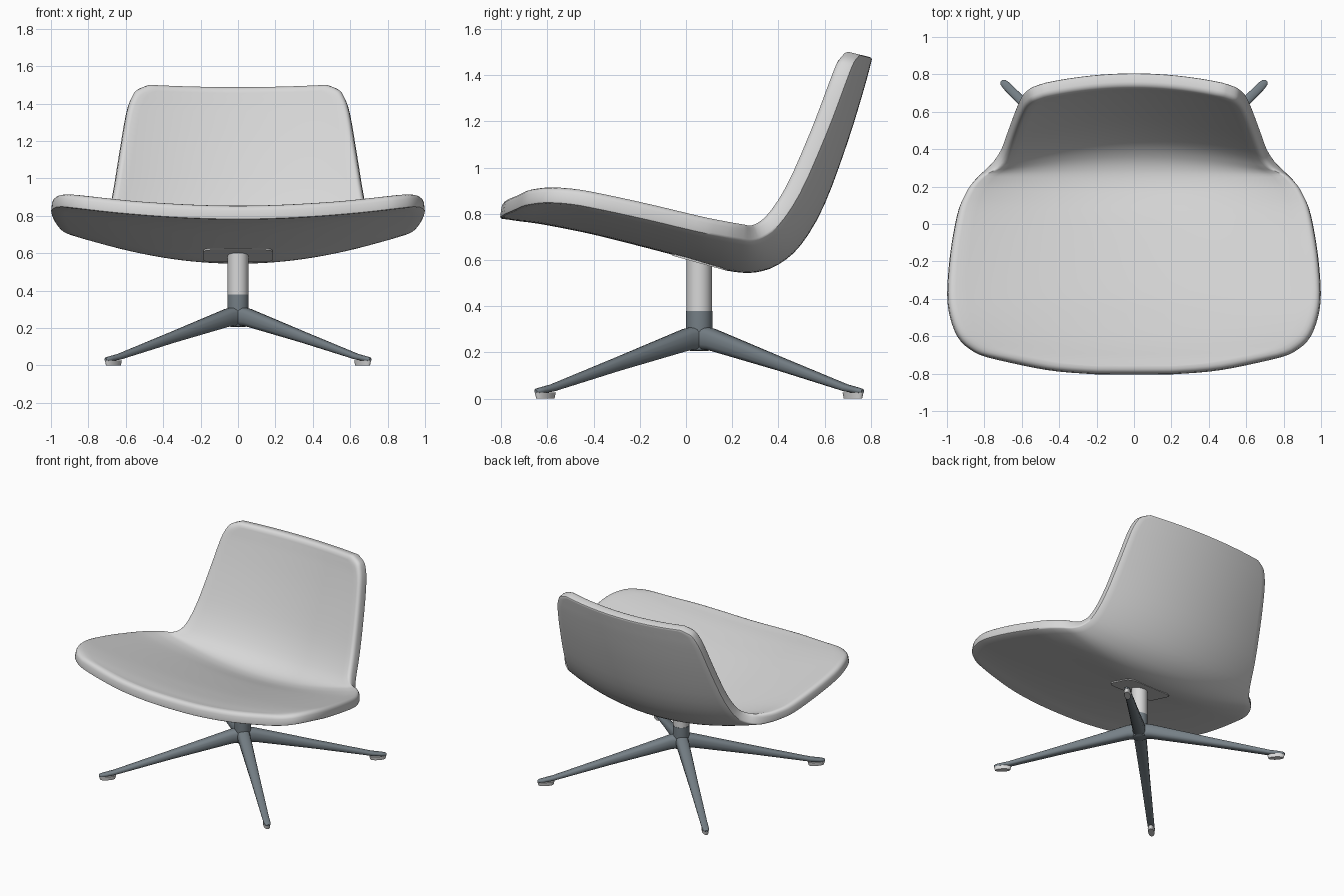
import bpy, bmesh, math
from mathutils import Vector, Matrix

if "Cube" in bpy.data.objects:
    bpy.data.objects.remove(bpy.data.objects["Cube"])


def material(name, rgb):
    m = bpy.data.materials.new(name)
    m.use_nodes = True
    m.diffuse_color = (*rgb, 1)
    m.node_tree.nodes["Principled BSDF"].inputs["Base Color"].default_value = (*rgb, 1)
    return m


light_grey = material("light grey", (0.68, 0.68, 0.68))
slate = material("slate grey", (0.18, 0.215, 0.24))


def finish(bm, name, mat, angle=40):
    bmesh.ops.recalc_face_normals(bm, faces=bm.faces)
    mesh = bpy.data.meshes.new(name)
    bm.to_mesh(mesh)
    bm.free()
    mesh.materials.append(mat)
    ob = bpy.data.objects.new(name, mesh)
    bpy.context.collection.objects.link(ob)
    bpy.ops.object.select_all(action='DESELECT')
    ob.select_set(True)
    bpy.context.view_layer.objects.active = ob
    bpy.ops.object.shade_smooth_by_angle(angle=math.radians(angle))
    return ob


# Shell stations along the underside: y, z, half width, sideways curl
STATIONS = [Vector(s) for s in (
    (-.806, .78, .2, .1), (-.792, .778, .41, .1), (-.762, .774, .6, .1),
    (-.722, .768, .785, .1), (-.68, .763, .88, .1), (-.62, .754, .945, .105),
    (-.52, .735, .985, .11), (-.4, .71, 1, .11), (-.2, .66, .985, .12),
    (0, .607, .95, .135), (.1, .576, .912, .16), (.2, .55, .86, .19),
    (.3, .546, .805, .21), (.4, .58, .755, .235), (.5, .668, .712, .25),
    (.6, .84, .677, .25), (.7, 1.11, .635, .24), (.765, 1.32, .6, .23),
    (.79, 1.41, .57, .23), (.8, 1.448, .54, .23), (.807, 1.476, .48, .23))]


def catmull(pts, steps):
    out = []
    for i in range(len(pts) - 1):
        a, b, c, d = (pts[min(max(i + k, 0), len(pts) - 1)] for k in (-1, 0, 1, 2))
        for j in range(steps):
            t = j / steps
            out.append(0.5 * (2 * b + (c - a) * t + (2 * a - 5 * b + 4 * c - d) * t * t
                              + (3 * b - a - 3 * c + d) * t ** 3))
    return out + [pts[-1]]


PATH = catmull(STATIONS, 3)
ARC = [0.0]
for p, q in zip(PATH, PATH[1:]):
    ARC.append(ARC[-1] + math.hypot(q[0] - p[0], q[1] - p[1]))


def tangent(i):
    a, b = PATH[max(i - 1, 0)], PATH[min(i + 1, len(PATH) - 1)]
    return Vector((0, b[0] - a[0], b[1] - a[1])).normalized()


def shell_point(s, x, h):
    """Point at arc length s, sideways x, raised h from the underside."""
    i = 0
    while i < len(ARC) - 2 and ARC[i + 1] < s:
        i += 1
    t = (s - ARC[i]) / (ARC[i + 1] - ARC[i])
    p = PATH[i].lerp(PATH[i + 1], t)
    tan = tangent(i).lerp(tangent(i + 1), t).normalized()
    n = Vector((0, -tan.z, tan.y))
    tilted = (n - Vector((p[3] * x, 0, 0))).normalized()
    return Vector((x, p[0], p[1])) + n * p[3] * x * x + tilted * h


# Padded shell: top and bottom grids joined by a crisp lower and rounded upper rim
ROWS, COLS = len(PATH), 33
MID = ARC[-1] / 2


def place(r, c, inset, h):
    s = MID + (ARC[r] - MID) * (1 - inset / MID)
    x = (2 * c / (COLS - 1) - 1) * PATH[r][2] * (1 - inset / 0.85)
    return shell_point(s, x, h)


bm = bmesh.new()
border = ([(0, c) for c in range(COLS - 1)] + [(r, COLS - 1) for r in range(ROWS - 1)]
          + [(ROWS - 1, c) for c in range(COLS - 1, 0, -1)] + [(r, 0) for r in range(ROWS - 1, 0, -1)])


def sheet(inset, h):
    g = {(r, c): bm.verts.new(place(r, c, inset, h)) for r in range(ROWS) for c in range(COLS)}
    for r in range(ROWS - 1):
        for c in range(COLS - 1):
            bm.faces.new((g[r, c], g[r, c + 1], g[r + 1, c + 1], g[r + 1, c]))
    return [g[k] for k in border]


loops = [sheet(.008, 0)]
for inset, h in ((.002, .003), (0, .01), (0, .048), (.003, .06), (.01, .07), (.02, .076)):
    loops.append([bm.verts.new(place(r, c, inset, h)) for r, c in border])
loops.append(sheet(.034, .079))
for lo, hi in zip(loops, loops[1:]):
    for i in range(len(lo)):
        j = (i + 1) % len(lo)
        bm.faces.new((lo[i], lo[j], hi[j], hi[i]))
finish(bm, "seat_shell", light_grey)

CENTRE_Y = 0.057


def lathe(name, profile, mat, sides=32):
    """Solid of revolution about the column axis from (radius, z) pairs."""
    bm = bmesh.new()
    rings = []
    for rad, z in profile:
        rings.append([bm.verts.new((rad * math.cos(math.tau * i / sides),
                                    CENTRE_Y + rad * math.sin(math.tau * i / sides), z))
                      for i in range(sides)])
    for a, b in zip(rings, rings[1:]):
        for i in range(sides):
            j = (i + 1) % sides
            bm.faces.new((a[i], a[j], b[j], b[i]))
    bm.faces.new(rings[0])
    bm.faces.new(rings[-1])
    return finish(bm, name, mat)


# Column and hub
lathe("column", [(.055, .37), (.055, .605)], light_grey)
lathe("hub", [(.036, .205), (.046, .21), (.052, .23), (.057, .3), (.057, .38)], slate)

# Mounting plate lying almost flush in the underside
bm = bmesh.new()
bmesh.ops.create_cube(bm, size=1)
bmesh.ops.scale(bm, vec=(.37, .25, .03), verts=bm.verts)
upright = [e for e in bm.edges if abs(e.verts[0].co.z - e.verts[1].co.z) > .01]
bmesh.ops.bevel(bm, geom=upright, offset=.05, segments=6, profile=.5, affect='EDGES')
bmesh.ops.transform(bm, matrix=Matrix.Translation((0, .065, .6)) @ Matrix.Rotation(-.27, 4, 'X'),
                    verts=bm.verts)
finish(bm, "mounting_plate", light_grey)


# Legs: distance out, centre height, half width, half height
LEG = ((0, .265, .045, .053), (.08, .255, .043, .049), (.5, .149, .032, .03), (.9, .046, .024, .016),
       (.965, .036, .023, .013), (.99, .033, .018, .011), (1.002, .032, .008, .006))
SIDES = 16


def power(v):
    return math.copysign(abs(v) ** .75, v)


for label, turn in (("back_left", 45), ("back_right", 135), ("front_right", 225), ("front_left", 315)):
    spin = Matrix.Translation((0, CENTRE_Y, 0)) @ Matrix.Rotation(math.radians(turn), 4, 'Z')
    bm = bmesh.new()
    rings = []
    for r, z, hw, hh in LEG:
        rings.append([bm.verts.new((r, hw * power(math.cos(math.tau * i / SIDES)),
                                    z + hh * power(math.sin(math.tau * i / SIDES))))
                      for i in range(SIDES)])
    for a, b in zip(rings, rings[1:]):
        for i in range(SIDES):
            j = (i + 1) % SIDES
            bm.faces.new((a[i], a[j], b[j], b[i]))
    bm.faces.new(rings[0])
    bm.faces.new(rings[-1])
    bmesh.ops.transform(bm, matrix=spin, verts=bm.verts)
    finish(bm, label + "_leg", slate, 50)

    # Long oval glide under the leg tip
    bm = bmesh.new()
    bmesh.ops.create_cone(bm, cap_ends=True, segments=24, radius1=.021, radius2=.024, depth=.026)
    bmesh.ops.scale(bm, vec=(2.5, 1, 1), verts=bm.verts)
    bmesh.ops.translate(bm, vec=(.942, 0, .013), verts=bm.verts)
    bmesh.ops.transform(bm, matrix=spin, verts=bm.verts)
    finish(bm, label + "_glide", light_grey)
